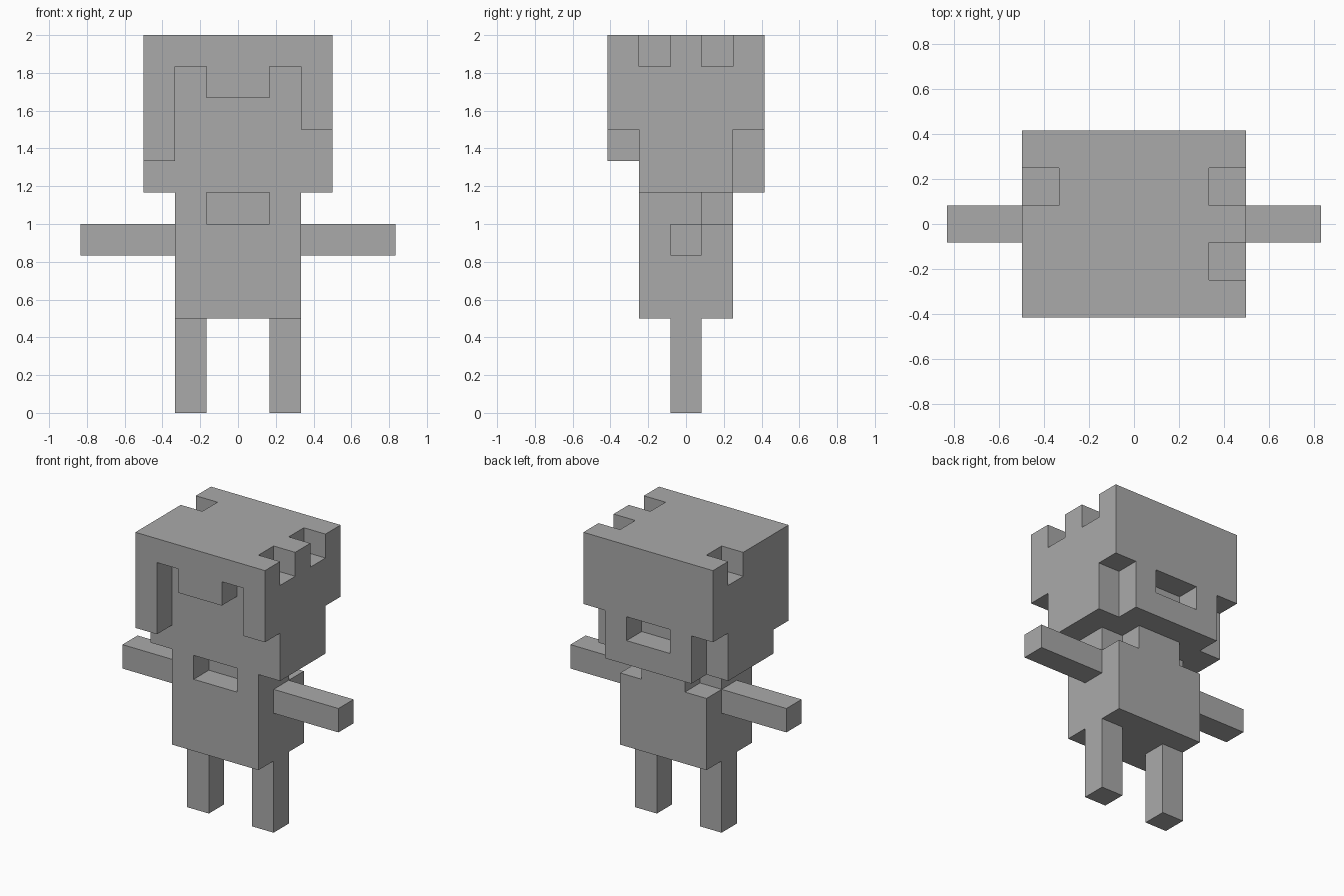
import bpy, bmesh
from mathutils import Vector
from itertools import product

UNIT = 1 / 6  # edge of one building cube

cube = bpy.data.objects.get("Cube")
if cube:
    bpy.data.objects.remove(cube, do_unlink=True)

grey = bpy.data.materials.new("plain_grey")
grey.use_nodes = True
colour = (0.4, 0.4, 0.4, 1)
grey.diffuse_color = colour
grey.node_tree.nodes["Principled BSDF"].inputs["Base Color"].default_value = colour


def block(x, y, z):
    """Cubes in half-open ranges; the middle depth row is y = 0."""
    return set(product(range(*x), range(*y), range(*z)))


def mirrored(cells):
    return {(-1 - x, y, z) for x, y, z in cells}


# Head: core, long back of the hair, and a fringe hanging over the face
head = block((-3, 3), (-1, 2), (7, 12))
head |= block((-3, 3), (2, 3), (9, 12)) | block((-2, 2), (2, 3), (7, 9))
for x0, x1, bottom in [(-3, -2, 8), (-2, -1, 11), (-1, 1, 10), (1, 2, 11), (2, 3, 9)]:
    head |= block((x0, x1), (-2, -1), (bottom, 12))
# Gap in the back hair and notches along the crown
head -= block((-1, 1), (2, 3), (8, 9))
head -= {(2, 1, 11), (2, -1, 11), (-3, 1, 11)}

# Body: neck opening in front, shoulder notches behind
body = block((-2, 2), (-1, 2), (3, 7))
body -= block((-1, 1), (-1, 0), (6, 7))
notch = {(1, 1, 6)}
body -= notch | mirrored(notch)

# Limbs
arm = block((2, 5), (0, 1), (5, 6))
leg = block((1, 2), (0, 1), (0, 3))

parts = {
    "head": head, "body": body,
    "left_arm": arm, "right_arm": mirrored(arm),
    "left_leg": leg, "right_leg": mirrored(leg),
}
solid = set().union(*parts.values())


def skin(name, cells):
    """Wrap the exposed sides of the cubes in one clean mesh."""
    bm = bmesh.new()
    for cell in sorted(cells):
        centre = Vector(cell) + Vector((0.5, 0, 0.5))
        for axis, sign in product(range(3), (-1, 1)):
            normal = Vector((0, 0, 0))
            normal[axis] = sign
            if tuple(int(c + n) for c, n in zip(cell, normal)) in solid:
                continue
            side = Vector((0, 0, 0))
            side[(axis + 1) % 3] = 0.5
            up = normal.cross(side)
            middle = centre + normal / 2
            corners = (-side - up, side - up, side + up, up - side)
            bm.faces.new([bm.verts.new((middle + c) * UNIT) for c in corners])
    bmesh.ops.remove_doubles(bm, verts=bm.verts, dist=0.001)
    bmesh.ops.dissolve_limit(bm, angle_limit=0.01, verts=bm.verts, edges=bm.edges)
    mesh = bpy.data.meshes.new(name)
    bm.to_mesh(mesh)
    bm.free()
    mesh.materials.append(grey)
    bpy.context.collection.objects.link(bpy.data.objects.new(name, mesh))


for name, cells in parts.items():
    skin(name, cells)
